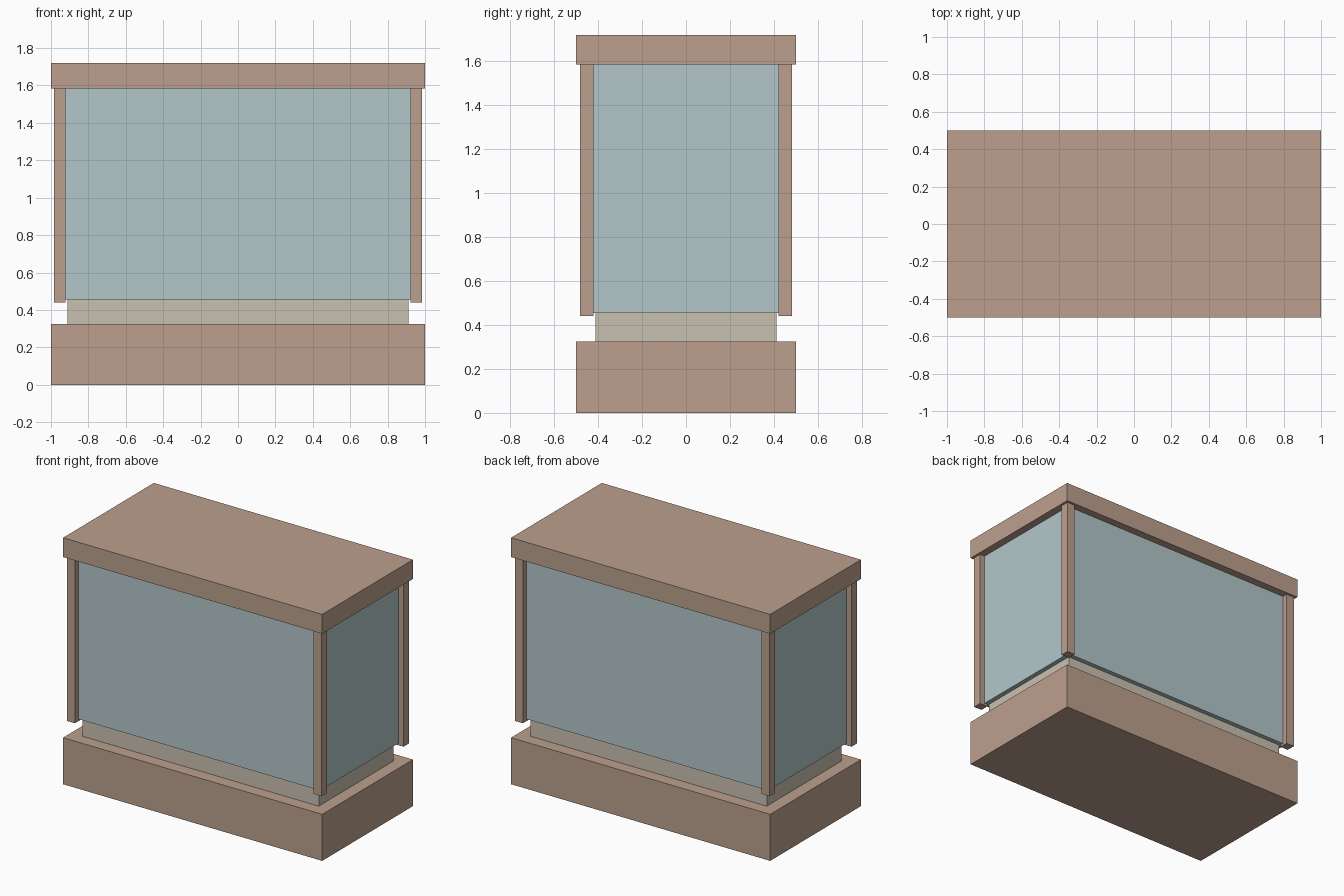
import bpy
import bmesh
from mathutils import Matrix, Vector

cube = bpy.data.objects.get("Cube")
if cube:
    bpy.data.objects.remove(cube, do_unlink=True)


def make_material(name, rgb):
    mat = bpy.data.materials.new(name)
    mat.use_nodes = True
    colour = (*rgb, 1.0)
    mat.diffuse_color = colour
    bsdf = next(n for n in mat.node_tree.nodes if n.type == "BSDF_PRINCIPLED")
    bsdf.inputs["Base Color"].default_value = colour
    return mat


def box(name, size, centre, mat):
    bm = bmesh.new()
    place = Matrix.Translation(Vector(centre)) @ Matrix.Diagonal((*size, 1.0))
    bmesh.ops.create_cube(bm, size=1.0, matrix=place)
    mesh = bpy.data.meshes.new(name)
    bm.to_mesh(mesh)
    bm.free()
    mesh.materials.append(mat)
    obj = bpy.data.objects.new(name, mesh)
    bpy.context.scene.collection.objects.link(obj)
    return obj


def slab(name, width, depth, bottom, top, mat, x=0.0, y=0.0):
    """Box given by its plan size and its bottom and top heights."""
    return box(name, (width, depth, top - bottom), (x, y, (bottom + top) / 2), mat)


wood = make_material("brown wood", (0.503, 0.352, 0.27))
glass = make_material("pale blue glass", (0.456, 0.571, 0.591))
sand = make_material("beige sand", (0.584, 0.533, 0.434))

# Heights of the stacked parts
base_top, sand_top, lid_bottom, lid_top = 0.325, 0.455, 1.585, 1.72

# Base, sand bed, tank and lid
slab("base", 2.0, 1.0, 0.0, base_top, wood)
slab("sand_bed", 1.825, 0.825, base_top, sand_top, sand)
slab("glass_tank", 1.89, 0.89, sand_top, lid_bottom, glass)
slab("lid", 2.0, 1.0, lid_bottom, lid_top, wood)

# Four corner posts hanging from the lid
for x_name, sx in (("left", 1), ("right", -1)):
    for y_name, sy in (("front", -1), ("back", 1)):
        slab(f"{y_name}_{x_name}_post", 0.062, 0.062, 0.44, lid_bottom, wood,
             sx * 0.952, sy * 0.452)
